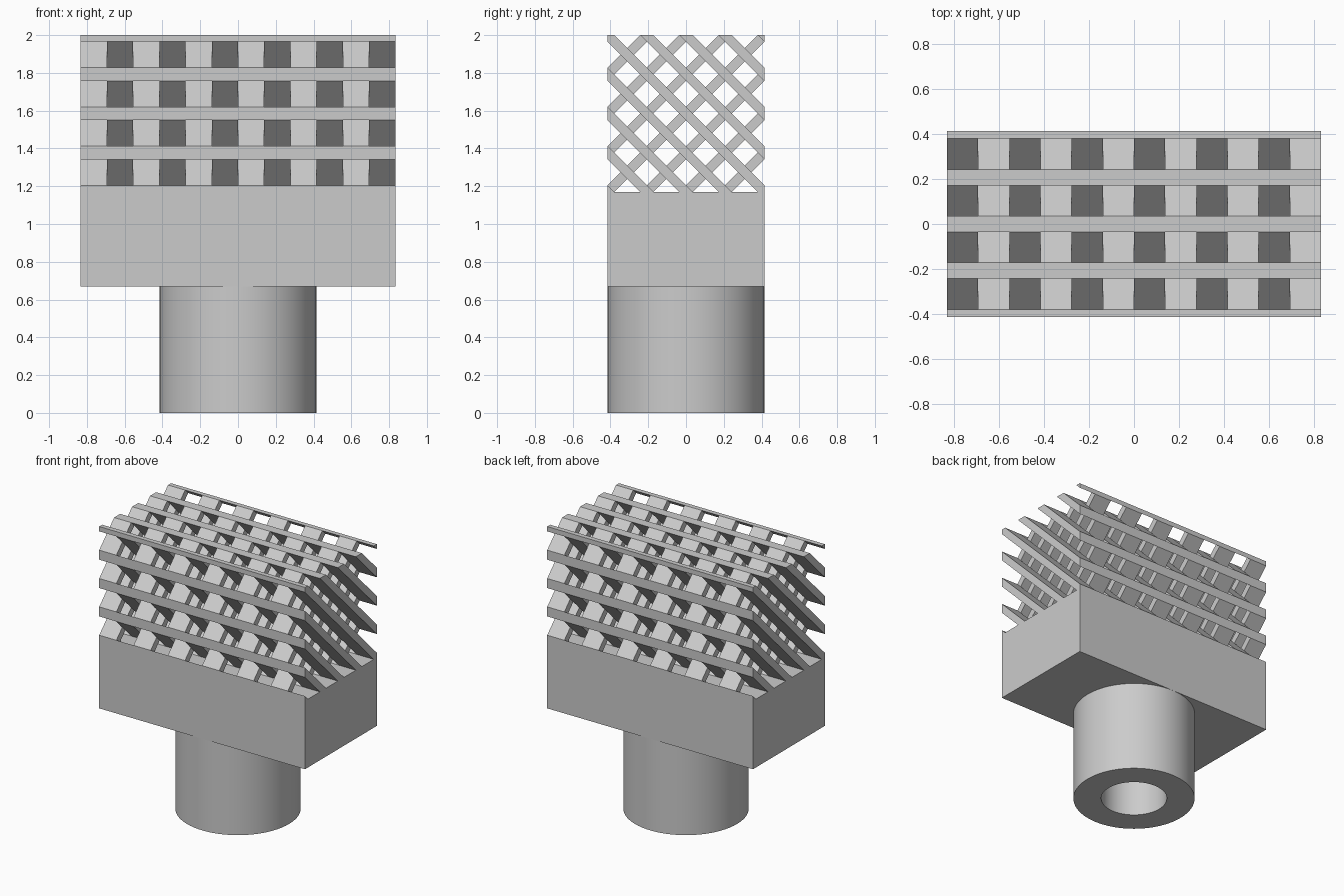
import bpy
import bmesh
import math
from mathutils import Vector

cube = bpy.data.objects.get("Cube")
if cube:
    bpy.data.objects.remove(cube, do_unlink=True)

HALF_X, HALF_Y = 0.833, 0.415
BODY_BOTTOM, BODY_TOP, TOP = 0.67, 1.17, 2.0
BORE = 0.225
CELLS = 12                      # slat columns along x
PITCH = 2 * HALF_Y / 4          # spacing of the crossings
HALF_T = 0.035                  # half slat thickness, measured vertically

grey = bpy.data.materials.new("light_grey")
grey.use_nodes = True
colour = (0.6, 0.6, 0.6, 1)
grey.diffuse_color = colour
grey.node_tree.nodes["Principled BSDF"].inputs["Base Color"].default_value = colour


def finish(name, bm, smooth=False):
    bmesh.ops.recalc_face_normals(bm, faces=bm.faces)
    mesh = bpy.data.meshes.new(name)
    bm.to_mesh(mesh)
    bm.free()
    mesh.materials.append(grey)
    obj = bpy.data.objects.new(name, mesh)
    bpy.context.collection.objects.link(obj)
    if smooth:
        bpy.ops.object.select_all(action='DESELECT')
        obj.select_set(True)
        bpy.context.view_layer.objects.active = obj
        bpy.ops.object.shade_smooth_by_angle(angle=math.radians(30))
    return obj


# Hollow round stem: a rectangular section spun about z
bm = bmesh.new()
section = [(BORE, 0), (HALF_Y, 0), (HALF_Y, BODY_BOTTOM), (BORE, BODY_BOTTOM)]
verts = [bm.verts.new((r, 0, z)) for r, z in section]
edges = [bm.edges.new((verts[i], verts[(i + 1) % 4])) for i in range(4)]
bmesh.ops.spin(bm, geom=verts + edges, cent=(0, 0, 0), axis=(0, 0, 1),
               angle=math.tau, steps=72, use_merge=True)
bmesh.ops.remove_doubles(bm, verts=bm.verts, dist=0.0001)
finish("stem_tube", bm, smooth=True)

# Solid block
bm = bmesh.new()
bmesh.ops.create_cube(bm, size=1)
bmesh.ops.scale(bm, vec=(2 * HALF_X, 2 * HALF_Y, BODY_TOP - BODY_BOTTOM), verts=bm.verts)
bmesh.ops.translate(bm, vec=(0, 0, (BODY_TOP + BODY_BOTTOM) / 2), verts=bm.verts)
finish("block", bm)


def slats(name, slope, first_cell):
    """Parallel diagonal slats, trimmed to the lattice outline, in every second column."""
    bm = bmesh.new()
    mid = (BODY_TOP + TOP) / 2
    width = 2 * HALF_X / CELLS
    for cell in range(first_cell, CELLS, 2):
        x = -HALF_X + cell * width
        for k in range(-4, 5):
            z = mid + k * PITCH
            reach = 1.0
            bm.faces.new([bm.verts.new((x, s * reach, z + slope * s * reach + t * HALF_T))
                          for s, t in ((-1, -1), (1, -1), (1, 1), (-1, 1))])
    # Trim on the four sides of the outline
    for co, no in (((0, HALF_Y, 0), (0, 1, 0)), ((0, -HALF_Y, 0), (0, -1, 0)),
                   ((0, 0, TOP), (0, 0, 1)), ((0, 0, BODY_TOP), (0, 0, -1))):
        bmesh.ops.bisect_plane(bm, geom=bm.verts[:] + bm.edges[:] + bm.faces[:],
                               plane_co=co, plane_no=no, clear_outer=True)
    # Give the profiles their width
    made = bmesh.ops.extrude_face_region(bm, geom=bm.faces[:], use_keep_orig=True)
    moved = [g for g in made["geom"] if isinstance(g, bmesh.types.BMVert)]
    bmesh.ops.translate(bm, vec=Vector((width, 0, 0)), verts=moved)
    finish(name, bm)


slats("rising_slats", 1, 0)
slats("falling_slats", -1, 1)
